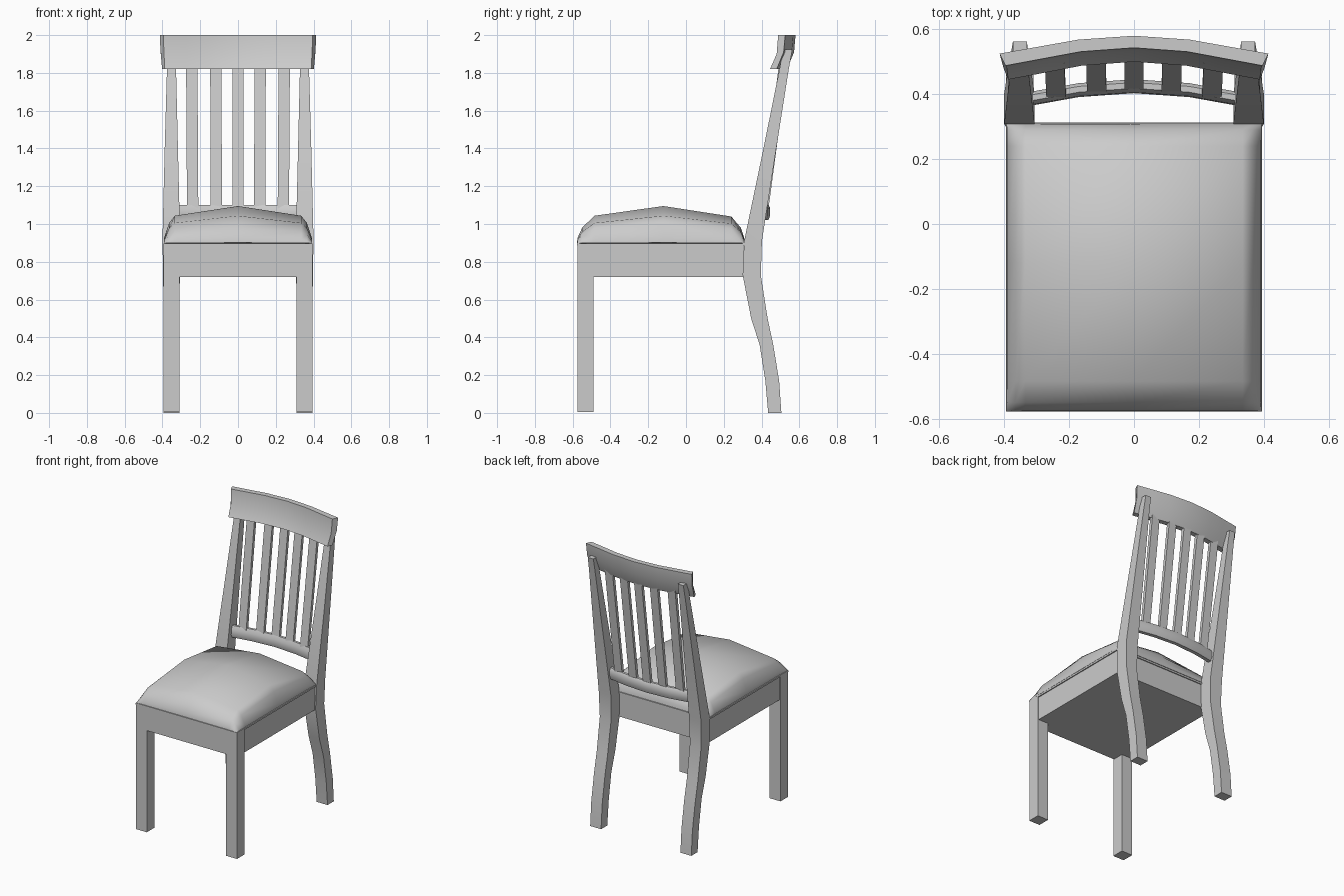
import bpy, bmesh

if "Cube" in bpy.data.objects:
    bpy.data.objects.remove(bpy.data.objects["Cube"])


def finish(name, bm, smooth=None):
    bmesh.ops.recalc_face_normals(bm, faces=bm.faces)
    me = bpy.data.meshes.new(name)
    bm.to_mesh(me)
    bm.free()
    ob = bpy.data.objects.new(name, me)
    bpy.context.collection.objects.link(ob)
    if smooth:
        bpy.ops.object.select_all(action='DESELECT')
        ob.select_set(True)
        bpy.context.view_layer.objects.active = ob
        bpy.ops.object.shade_smooth_by_angle(angle=smooth)
    return ob


def loft(name, rings, smooth=None):
    """Skin a list of equal-length rings and cap both ends."""
    bm = bmesh.new()
    vs = [[bm.verts.new(p) for p in r] for r in rings]
    n = len(rings[0])
    for a, b in zip(vs, vs[1:]):
        for i in range(n):
            j = (i + 1) % n
            bm.faces.new((a[i], a[j], b[j], b[i]))
    bm.faces.new(vs[0])
    bm.faces.new(vs[-1])
    return finish(name, bm, smooth)


def rect(x0, x1, y0, y1, z):
    return [(x0, y0, z), (x1, y0, z), (x1, y1, z), (x0, y1, z)]


def box(name, x0, x1, y0, y1, z0, z1):
    return loft(name, [rect(x0, x1, y0, y1, z0), rect(x0, x1, y0, y1, z1)])


# Legs; back legs run on up as the back posts: (z, front y, back y, inner x, outer x)
post = [(0, .435, .505, .31, .395), (.17, .42, .493, .31, .395),
        (.36, .39, .462, .31, .395), (.5, .345, .432, .31, .395),
        (.73, .30, .396, .308, .396), (.91, .308, .402, .306, .40),
        (1.4, .41, .478, .318, .388), (1.82, .495, .544, .328, .376),
        (1.925, .515, .563, .33, .373)]
for side, s in (("left", -1), ("right", 1)):
    box("front_leg_" + side, s * .31, s * .395, -.575, -.49, .005, .89)
    loft("back_leg_" + side,
         [rect(s * xi, s * xo, yf, yb, z) for z, yf, yb, xi, xo in post], .4)

# Seat frame and the thin board under the cushion
box("seat_frame", -.388, .388, -.57, .305, .72, .887)
box("seat_board", -.395, .395, -.577, .312, .885, .897)

# Domed cushion: height is the product of an x profile and a y profile
half = [(.393, .02), (.391, .15), (.365, .55), (.335, .74), (0, 1)]
px = [(-x, h) for x, h in half] + half[-2::-1]
py = [(-.577, .02), (-.574, .15), (-.55, .42), (-.485, .74), (-.12, 1),
      (.24, .72), (.29, .42), (.308, .15), (.311, .02)]
bm = bmesh.new()
grid = [[bm.verts.new((x, y, .897 + .198 * hx * hy)) for x, hx in px] for y, hy in py]
for a, b in zip(grid, grid[1:]):
    for i in range(len(px) - 1):
        bm.faces.new((a[i], a[i + 1], b[i + 1], b[i]))
bm.faces.new([v for v in grid[0]] + [r[-1] for r in grid[1:]]
             + grid[-1][-2::-1] + [r[0] for r in grid[-2:0:-1]])
finish("cushion", bm, 1.0)


# Curved rails: a side section (y, z, width factor) swept along a shallow bow
def bow(x):
    return -.012 * abs(x) / .17 if abs(x) < .17 else -.012 - .043 * (abs(x) - .17) / .24


def rail(name, section, stations):
    loft(name, [[(x * w, y + bow(x), z) for y, z, w in section]
                for x in stations], .7)


rail("top_rail",
     [(.50, 1.82, .945), (.535, 1.90, .955), (.543, 2.0, .965),
      (.58, 2.0, 1.01), (.572, 1.91, 1.0), (.535, 1.82, .98)],
     [-.41, -.29, -.17, 0, .17, .29, .41])
rail("lower_rail",
     [(.41, 1.02, 1), (.403, 1.04, 1), (.406, 1.075, 1), (.418, 1.10, 1),
      (.436, 1.10, 1), (.446, 1.085, 1), (.446, 1.045, 1), (.436, 1.02, 1)],
     [-.34, -.17, 0, .17, .34])

# Five leaning slats, fanning slightly outward
for i, x in enumerate((-.24, -.115, 0, .115, .24)):
    xt, w, t, d = x * 1.02, .03, .011, bow(x)
    loft(f"slat_{i + 1}", [rect(x - w, x + w, .424 + d - t, .424 + d + t, 1.07),
                           rect(xt - w, xt + w, .53 + d - t, .53 + d + t, 1.86)])
